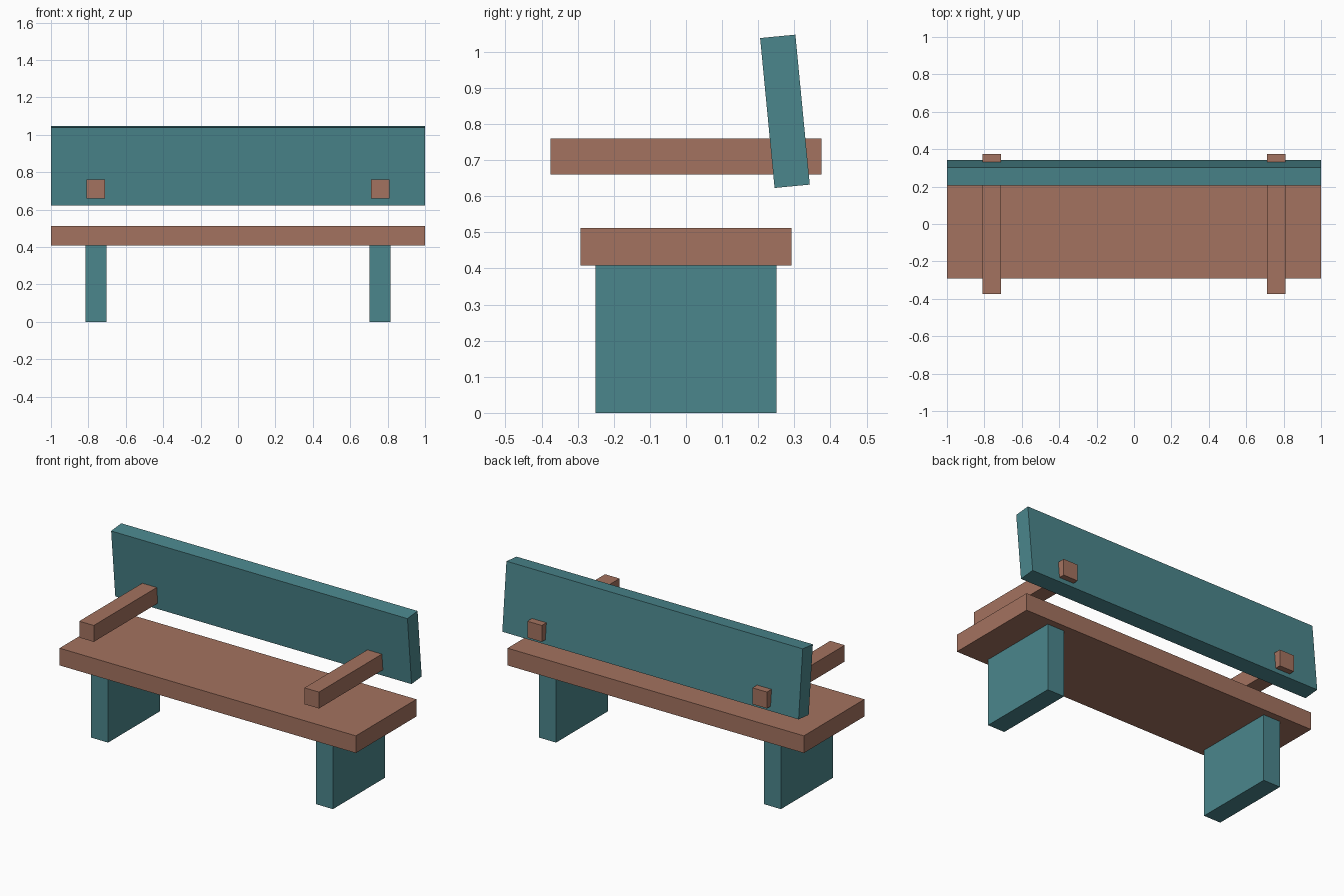
import bpy
from math import radians

cube = bpy.data.objects.get("Cube")
if cube:
    bpy.data.objects.remove(cube, do_unlink=True)


def make_material(name, rgb):
    mat = bpy.data.materials.new(name)
    mat.use_nodes = True
    color = (*rgb, 1.0)
    mat.diffuse_color = color
    mat.node_tree.nodes["Principled BSDF"].inputs["Base Color"].default_value = color
    return mat


teal = make_material("teal paint", (0.07, 0.24, 0.265))
brown = make_material("brown wood", (0.37, 0.17, 0.115))


def box(name, size, center, mat, tilt=0.0):
    """Add a flat-sided box, optionally tilted about the x axis."""
    bpy.ops.mesh.primitive_cube_add(size=1, location=center)
    obj = bpy.context.object
    obj.name = obj.data.name = name
    obj.scale = size
    bpy.ops.object.transform_apply(location=False, rotation=False, scale=True)
    obj.rotation_euler.x = radians(tilt)
    obj.data.materials.append(mat)
    return obj


# Seat plank and leaning backrest
box("seat", (2, 0.584, 0.105), (0, 0, 0.46), brown)
box("backrest", (2, 0.098, 0.417), (0, 0.274, 0.835), teal, tilt=5.5)

# Slab legs and armrests that pass through the backrest
for side, label in ((1, "left"), (-1, "right")):
    box(f"{label}_leg", (0.114, 0.5, 0.408), (side * 0.759, 0, 0.204), teal)
    box(f"{label}_armrest", (0.098, 0.75, 0.1), (side * 0.76, 0, 0.71), brown)
